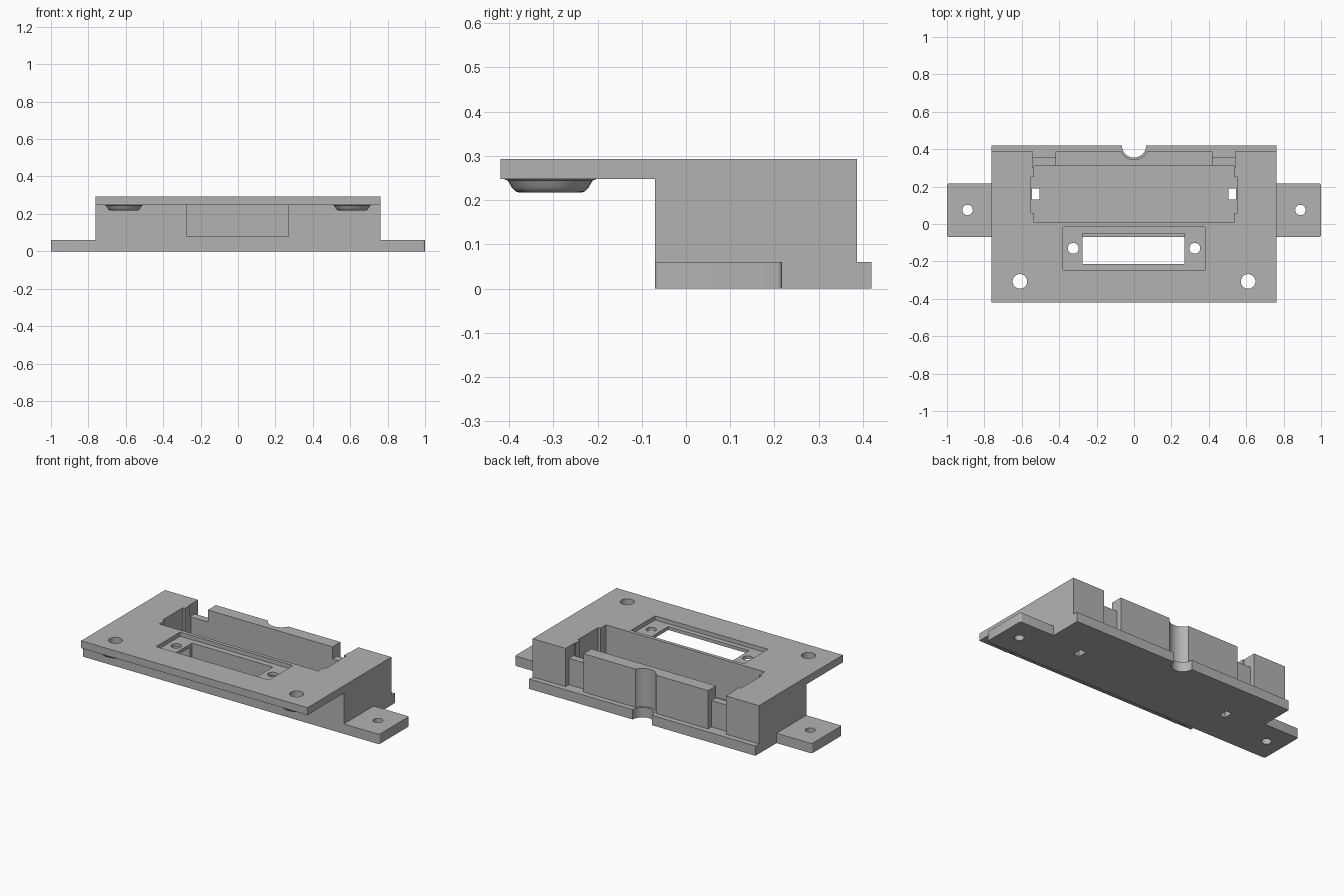
import bpy, bmesh, math

cube = bpy.data.objects.get("Cube")
if cube:
    bpy.data.objects.remove(cube, do_unlink=True)

grey = bpy.data.materials.new("plain_grey")
grey.use_nodes = True
colour = (0.45, 0.45, 0.45, 1)
grey.diffuse_color = colour
grey.node_tree.nodes["Principled BSDF"].inputs["Base Color"].default_value = colour

TOP, PLATE, BASE, FLOOR = 0.293, 0.248, 0.06, 0.05


def finish(bm, name):
    bmesh.ops.recalc_face_normals(bm, faces=bm.faces)
    mesh = bpy.data.meshes.new(name)
    bm.to_mesh(mesh)
    bm.free()
    mesh.materials.append(grey)
    ob = bpy.data.objects.new(name, mesh)
    bpy.context.collection.objects.link(ob)
    return ob


def box(name, x, y, z, round_x=None):
    """Box from ranges; upright edges at x = round_x are rounded."""
    bm = bmesh.new()
    bmesh.ops.create_cube(bm, size=1)
    for v in bm.verts:
        v.co = [lo + (c + 0.5) * (hi - lo) for c, (lo, hi) in zip(v.co, (x, y, z))]
    if round_x is not None:
        edges = [e for e in bm.edges if all(abs(v.co.x - round_x) < 1e-4 for v in e.verts)
                 and abs(e.verts[0].co.z - e.verts[1].co.z) > 1e-4]
        bmesh.ops.bevel(bm, geom=edges, offset=0.01, segments=4, profile=0.5, affect='EDGES')
    return finish(bm, name)


def turned(name, x, y, profile, sides=40):
    """Closed solid of revolution from (radius, height) points."""
    bm = bmesh.new()
    rings = [[bm.verts.new((x + r * math.cos(math.tau * i / sides),
                            y + r * math.sin(math.tau * i / sides), z))
              for i in range(sides)] for r, z in profile]
    for a, b in zip(rings, rings[1:]):
        for i in range(sides):
            j = (i + 1) % sides
            bm.faces.new((a[i], a[j], b[j], b[i]))
    bm.faces.new(rings[0])
    bm.faces.new(rings[-1])
    return finish(bm, name)


def rod(x, y, r, z0, z1):
    return turned("hole_cutter", x, y, [(r, z0), (r, z1)])


def combine(target, other, operation):
    other.hide_render = True
    mod = target.modifiers.new(operation.lower(), 'BOOLEAN')
    mod.operation = operation
    mod.solver = 'EXACT'
    mod.object = other
    bpy.context.view_layer.objects.active = target
    bpy.ops.object.modifier_apply(modifier=mod.name)
    bpy.data.objects.remove(other, do_unlink=True)


# Housing: side profile extruded across the width
side = [(-0.07, 0), (0.42, 0), (0.42, BASE), (0.387, BASE),
        (0.387, TOP), (-0.42, TOP), (-0.42, PLATE), (-0.07, PLATE)]
bm = bmesh.new()
face = bm.faces.new([bm.verts.new((-0.762, y, z)) for y, z in side])
new = bmesh.ops.extrude_face_region(bm, geom=[face])["geom"]
bmesh.ops.translate(bm, vec=(1.524, 0, 0),
                    verts=[g for g in new if isinstance(g, bmesh.types.BMVert)])
housing = finish(bm, "mounting_housing")

# Mounting ears and flared bosses under the plate
boss = [(0.105, 0.265), (0.105, 0.248), (0.096, 0.244), (0.091, 0.236),
        (0.086, 0.227), (0.079, 0.22), (0.07, 0.217)]
for s in (-1, 1):
    x = sorted((s * 0.7, s))
    combine(housing, box("ear", x, (-0.07, 0.217), (0, BASE), round_x=s), 'UNION')
    combine(housing, turned("boss", s * 0.61, -0.307, boss), 'UNION')


def cut(other):
    combine(housing, other, 'DIFFERENCE')


# Main pocket, shallow faceplate recess and its window
cut(box("pocket", (-0.535, 0.535), (0.007, 0.31), (FLOOR, 0.4)))
cut(box("recess", (-0.38, 0.38), (-0.245, -0.015), (0.268, 0.4)))
cut(box("window", (-0.275, 0.27), (-0.215, -0.05), (0.08, 0.4)))

# Mirrored details
for s in (-1, 1):
    def span(a, b):
        return sorted((s * a, s * b))
    cut(box("side_groove", span(0.5, 0.55), (0.06, 0.255), (FLOOR, 0.4)))
    cut(box("floor_slot", span(0.505, 0.545), (0.13, 0.19), (-0.1, 0.1)))
    cut(box("notch", span(0.42, 0.54), (0.3, 0.41), (0.22, 0.4)))
    cut(box("notch_back", span(0.42, 0.54), (0.355, 0.41), (BASE, 0.4)))
    cut(rod(s * 0.89, 0.075, 0.028, -0.1, 0.1))
    cut(rod(s * 0.325, -0.13, 0.029, 0.1, 0.4))
    cut(rod(s * 0.61, -0.307, 0.039, 0.1, 0.4))

# Cable channel down the middle of the back
cut(rod(0, 0.42, 0.065, -0.1, 0.4))
cut(rod(0, 0.42, 0.076, BASE, 0.4))

bpy.ops.object.select_all(action='DESELECT')
housing.select_set(True)
bpy.context.view_layer.objects.active = housing
bpy.ops.object.shade_smooth_by_angle(angle=math.radians(30))
